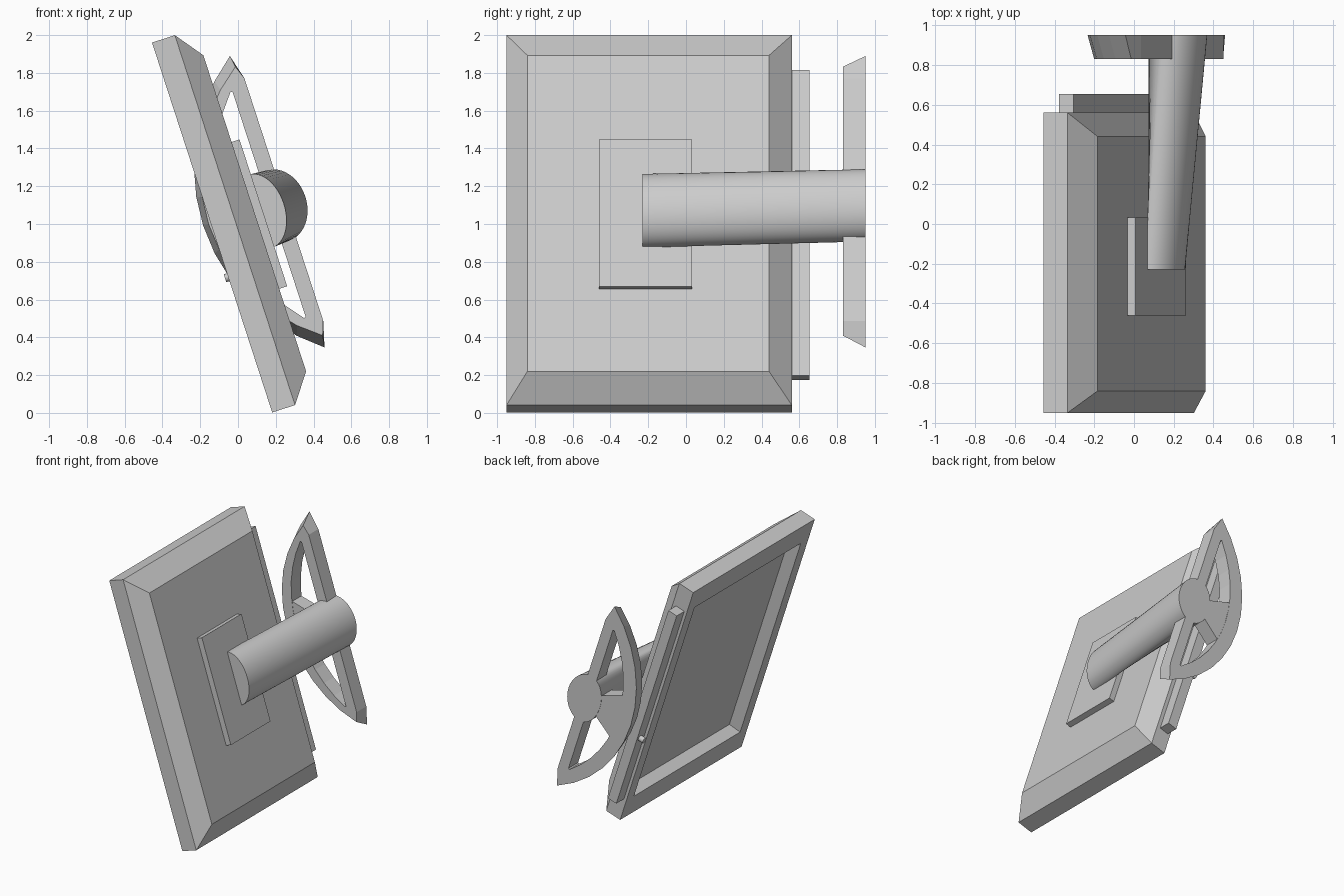
import bpy, bmesh, math

if "Cube" in bpy.data.objects:
    bpy.data.objects.remove(bpy.data.objects["Cube"])

TILT = math.radians(18)
C, S = math.cos(TILT), math.sin(TILT)


def place(n, v, y):
    """Tilted frame: n = out of the panel's back, v = up along the panel."""
    return (C * n - S * v + 0.003, y, S * n + C * v)


def loft(name, rings, closed=False):
    """Skin equal-length rings; cap the ends, or join last to first."""
    bm = bmesh.new()
    vs = [[bm.verts.new(place(*p)) for p in r] for r in rings]
    k = len(rings[0])
    pairs = list(zip(vs, vs[1:])) + ([(vs[-1], vs[0])] if closed else [])
    for a, b in pairs:
        for i in range(k):
            j = (i + 1) % k
            bm.faces.new((a[i], a[j], b[j], b[i]))
    if not closed:
        bm.faces.new(vs[0])
        bm.faces.new(vs[-1])
    bmesh.ops.recalc_face_normals(bm, faces=bm.faces)
    me = bpy.data.meshes.new(name)
    bm.to_mesh(me)
    bm.free()
    ob = bpy.data.objects.new(name, me)
    bpy.context.collection.objects.link(ob)
    return ob


def rect(n, v0, v1, y0, y1):
    return [(n, v0, y0), (n, v1, y0), (n, v1, y1), (n, v0, y1)]


def smooth(ob):
    bpy.ops.object.select_all(action='DESELECT')
    ob.select_set(True)
    bpy.context.view_layer.objects.active = ob
    bpy.ops.object.shade_smooth_by_angle(angle=math.radians(35))


# Panel: recessed screen, frame, rim and bevelled back
loft("screen_panel", [
    rect(0.26, 0.14, 1.81, -0.835, 0.445),
    rect(0.17, 0.12, 1.83, -0.855, 0.465),
    rect(0.17, -0.053, 2.006, -0.95, 0.56),
    rect(0.297, -0.053, 2.006, -0.95, 0.56),
    rect(0.408, 0.098, 1.858, -0.84, 0.44)])

# Side strip and back mounting plate
for name, n0, n1, v0, v1, y0, y1 in (
        ("side_strip", 0.192, 0.268, 0.122, 1.822, 0.55, 0.655),
        ("mounting_plate", 0.40, 0.452, 0.558, 1.375, -0.46, 0.032)):
    loft(name, [rect(n0, v0, v1, y0, y1), rect(n1, v0, v1, y0, y1)])


def ring(count):
    return [(math.cos(2 * math.pi * i / count), math.sin(2 * math.pi * i / count))
            for i in range(count)]


# Small button on the strip
smooth(loft("strip_button", [
    [(n, 0.70 + 0.022 * s, 0.615 + 0.022 * c) for c, s in ring(16)]
    for n in (0.20, 0.152)]))

# Flat-backed arm drifting away from the panel towards its outer end
arc = [math.pi * (-0.5 + i / 24) for i in range(25)]
smooth(loft("support_arm", [
    [(n + b * math.cos(t), 0.98 + r * math.sin(t), y) for t in arc] +
    [(n - back * math.cos(t), 0.98 - r * math.sin(t), y) for t in arc[1:-1]]
    for n, b, back, r, y in ((0.44, 0.13, 0.002, 0.203, -0.23),
                             (0.535, 0.155, 0.13, 0.196, 0.95))]))


def d_outline(y, half, n_tip, n_min, bar_half, n_bar, steps=12):
    """D-shaped loop: circular arc between two tips plus a straight bar."""
    sag = n_tip - n_min
    r = (half ** 2 + sag ** 2) / (2 * sag)
    a = math.asin(half / r)
    pts = []
    for i in range(steps + 1):
        t = a - 2 * a * i / steps
        pts.append((n_min + r - r * math.cos(t), 1.0 + r * math.sin(t), y))
    return pts + [(n_bar, 1.0 - bar_half, y), (n_bar, 1.0 + bar_half, y)]


# D-shaped handle, wider on its outer face
loft("d_handle", [
    d_outline(0.83, 0.748, 0.55, 0.158, 0.675, 0.577),
    d_outline(0.95, 0.811, 0.54, 0.128, 0.675, 0.577),
    d_outline(0.95, 0.63, 0.485, 0.245, 0.625, 0.495),
    d_outline(0.83, 0.63, 0.485, 0.245, 0.625, 0.495)], closed=True)

# Gusset joining the arm to the middle of the handle's curve
loft("handle_gusset", [
    [(0.24, 0.80, y), (0.24, 1.20, y), (0.42, 1.08, y), (0.42, 0.90, y)]
    for y in (0.832, 0.948)])
